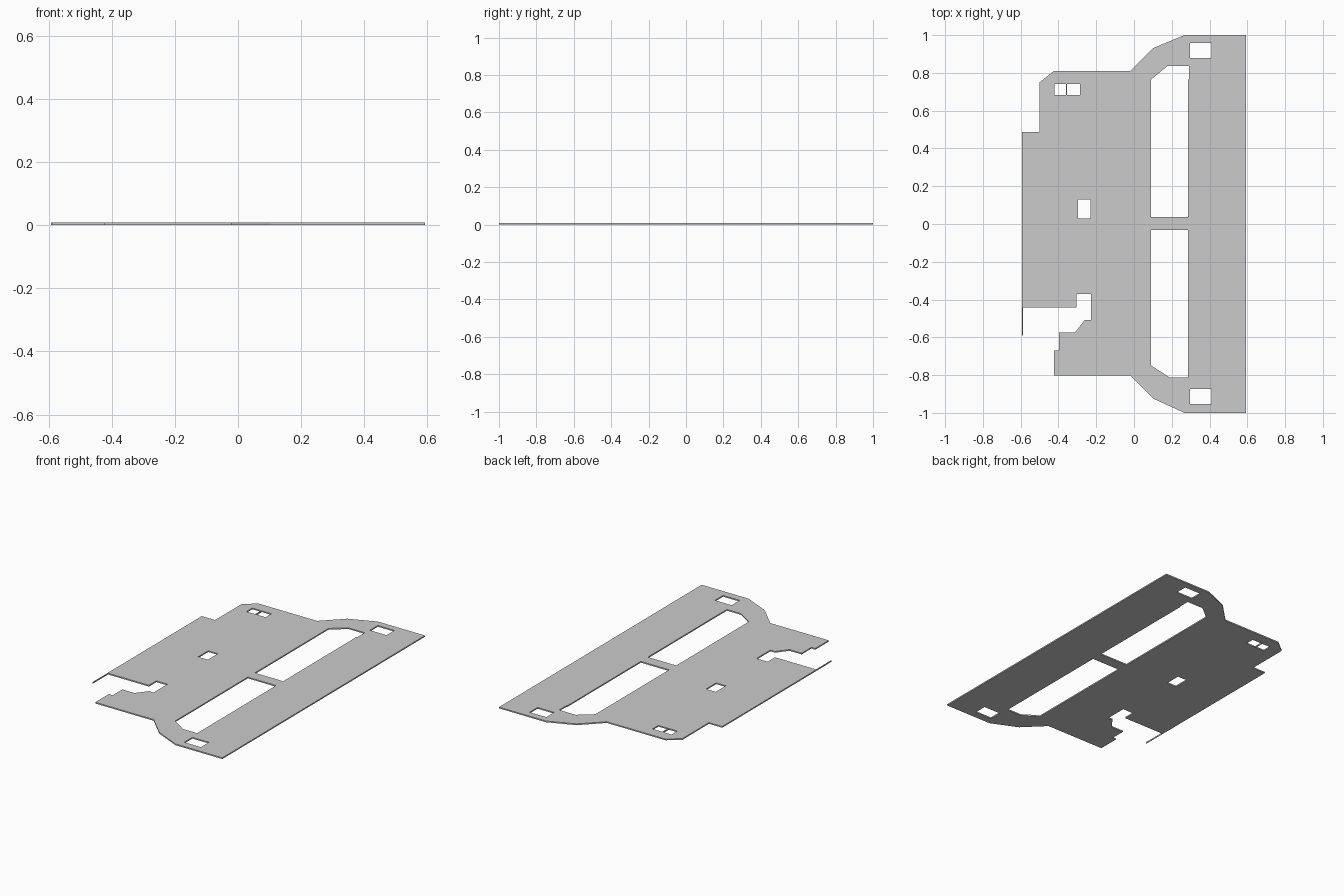
import bpy

if "Cube" in bpy.data.objects:
    bpy.data.objects.remove(bpy.data.objects["Cube"])

T = 0.008  # plate thickness


def rect(x0, x1, y0, y1):
    return [(x0, y0), (x1, y0), (x1, y1), (x0, y1)]


# Outer profile: straight right edge, flared ends, notched left edge with a thin spur
outline = [
    (0.592, -1), (0.592, 1), (0.267, 1), (0.103, 0.932), (-0.02, 0.81),
    (-0.425, 0.81), (-0.5, 0.75), (-0.5, 0.488), (-0.592, 0.488),
    (-0.592, -0.59), (-0.588, -0.59), (-0.588, -0.443), (-0.305, -0.443),
    (-0.305, -0.37), (-0.228, -0.37), (-0.228, -0.507), (-0.26, -0.507),
    (-0.313, -0.575), (-0.397, -0.575), (-0.397, -0.67), (-0.424, -0.67),
    (-0.424, -0.803), (-0.02, -0.803), (0.103, -0.925), (0.267, -1),
]

# Two long slots with chamfered outer corners
upper_slot = [(0.09, 0.038), (0.286, 0.038), (0.286, 0.765), (0.291, 0.765),
              (0.291, 0.836), (0.177, 0.836), (0.09, 0.765)]
lower_slot = [(0.09, -0.032), (0.286, -0.032), (0.286, -0.812),
              (0.188, -0.812), (0.09, -0.749)]

# Small rectangular windows
windows = [
    rect(0.296, 0.411, 0.879, 0.957),
    rect(0.296, 0.411, -0.953, -0.873),
    rect(-0.420, -0.360, 0.683, 0.741),
    rect(-0.354, -0.287, 0.683, 0.741),
    rect(-0.296, -0.229, 0.029, 0.129),
]

# Filled, extruded profile
curve = bpy.data.curves.new("plate_profile", 'CURVE')
curve.dimensions = '2D'
curve.fill_mode = 'BOTH'
curve.extrude = T / 2
for loop in [outline, upper_slot, lower_slot] + windows:
    s = curve.splines.new('POLY')
    s.points.add(len(loop) - 1)
    for p, (x, y) in zip(s.points, loop):
        p.co = (x, y, T / 2, 1)
    s.use_cyclic_u = True
    s.use_smooth = False

# Convert to a clean mesh plate resting on the ground
profile = bpy.data.objects.new("plate_profile", curve)
bpy.context.collection.objects.link(profile)
bpy.context.view_layer.update()
mesh = bpy.data.meshes.new_from_object(
    profile.evaluated_get(bpy.context.evaluated_depsgraph_get()))
bpy.data.objects.remove(profile)

import bmesh
bm = bmesh.new()
bm.from_mesh(mesh)
bmesh.ops.remove_doubles(bm, verts=bm.verts, dist=1e-4)
low = min(v.co.z for v in bm.verts)
bmesh.ops.translate(bm, verts=bm.verts, vec=(0, 0, -low))
bmesh.ops.recalc_face_normals(bm, faces=bm.faces)
for f in bm.faces:
    f.smooth = False
bm.to_mesh(mesh)
bm.free()

mesh.name = "mounting_plate"
plate = bpy.data.objects.new("mounting_plate", mesh)
bpy.context.collection.objects.link(plate)
